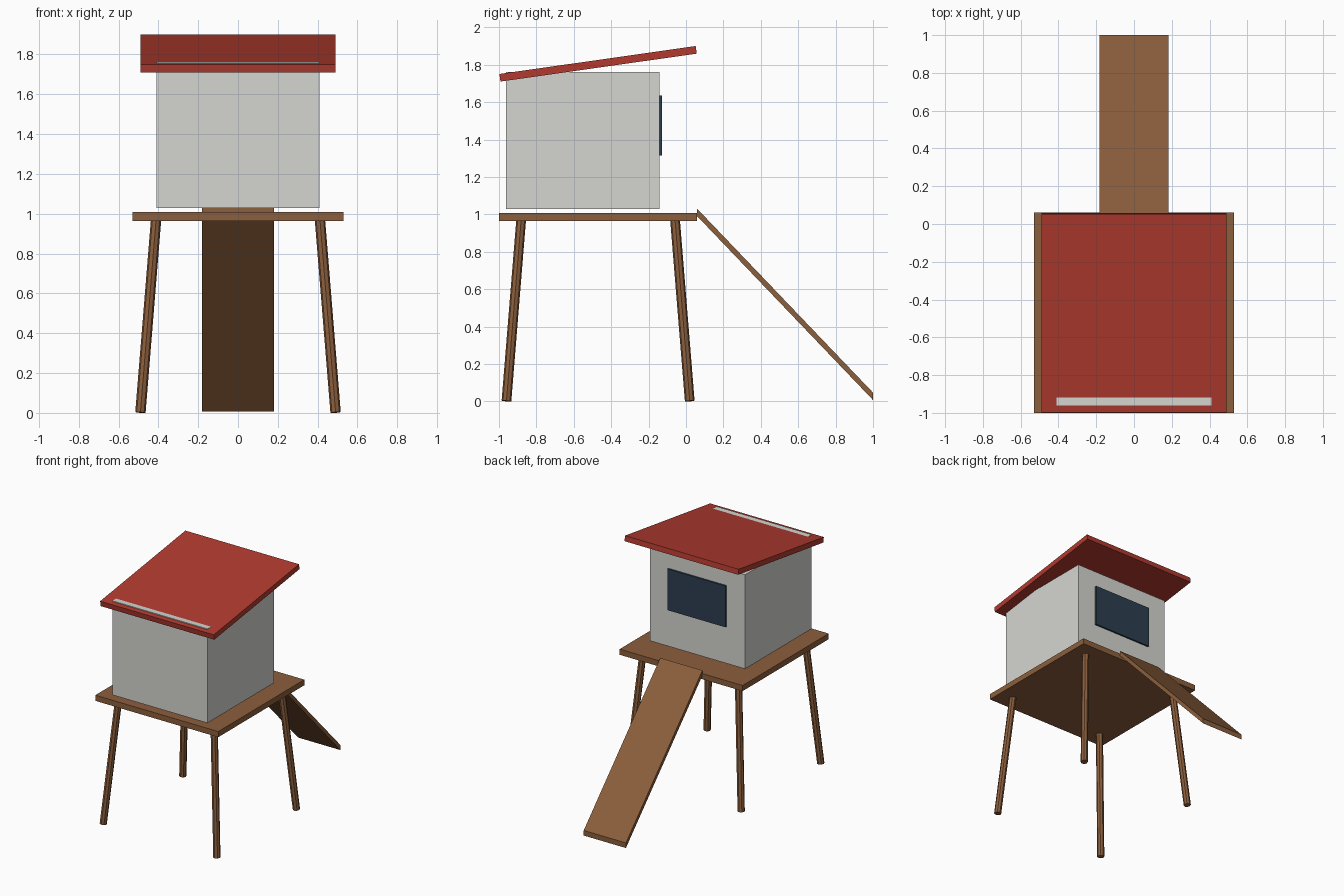
import bpy, bmesh, math
from mathutils import Vector, Matrix

if "Cube" in bpy.data.objects:
    bpy.data.objects.remove(bpy.data.objects["Cube"])


def material(name, rgb):
    m = bpy.data.materials.new(name)
    m.diffuse_color = (*rgb, 1.0)
    m.use_nodes = True
    m.node_tree.nodes["Principled BSDF"].inputs["Base Color"].default_value = m.diffuse_color
    return m


wood = material("brown wood", (0.258, 0.112, 0.045))
red = material("roof red", (0.434, 0.042, 0.027))
wall = material("wall pale grey", (0.665, 0.665, 0.631))
glass = material("window dark blue", (0.025, 0.048, 0.080))


def finish(name, bm, mat):
    bmesh.ops.recalc_face_normals(bm, faces=bm.faces)
    mesh = bpy.data.meshes.new(name)
    bm.to_mesh(mesh)
    bm.free()
    mesh.materials.append(mat)
    obj = bpy.data.objects.new(name, mesh)
    bpy.context.collection.objects.link(obj)
    return obj


def box(name, lo, hi, mat):
    lo, hi = Vector(lo), Vector(hi)
    bm = bmesh.new()
    bmesh.ops.create_cube(bm, size=1, matrix=Matrix.Translation((lo + hi) / 2)
                          @ Matrix.Diagonal((*(hi - lo), 1)))
    return finish(name, bm, mat)


def rod(name, a, b, radius, mat, sides=8):
    a, b = Vector(a), Vector(b)
    turn = (b - a).to_track_quat('Z', 'Y').to_matrix().to_4x4()
    bm = bmesh.new()
    bmesh.ops.create_cone(bm, cap_ends=True, segments=sides, radius1=radius,
                          radius2=radius, depth=(b - a).length,
                          matrix=Matrix.Translation((a + b) / 2) @ turn)
    return finish(name, bm, mat)


MID_Y = -0.47

# Platform and the hut, which sits just clear of it
box("platform", (-0.53, -1.0, 0.964), (0.53, 0.06, 1.008), wood)
box("hut", (-0.41, -0.962, 1.028), (0.41, -0.142, 1.762), wall)
box("window", (-0.25, -0.144, 1.315), (0.25, -0.128, 1.636), glass)

# Roof slab, tilted up towards the back
roof = box("roof", (-0.49, -0.53, -0.0205), (0.49, 0.53, 0.0205), red)
roof.location = (0, MID_Y, 1.805)
roof.rotation_euler.x = math.radians(8.1)

# Four splayed legs
for sy, row in ((-1, "front"), (1, "back")):
    for sx, side in ((-1, "left"), (1, "right")):
        rod(f"{row}_{side}_leg", (sx * 0.49, MID_Y + sy * 0.49, 0.002),
            (sx * 0.411, MID_Y + sy * 0.411, 0.975), 0.026, wood)

# Ramp: sloping side profile with upright ends, swept across x
bm = bmesh.new()
profile = [(0.058, 1.032), (1.0, 0.047), (1.0, 0.007), (0.058, 0.992)]
face = bm.faces.new([bm.verts.new((-0.182, y, z)) for y, z in profile])
ext = bmesh.ops.extrude_face_region(bm, geom=[face])
bmesh.ops.translate(bm, vec=(0.364, 0, 0),
                    verts=[g for g in ext["geom"] if isinstance(g, bmesh.types.BMVert)])
finish("ramp", bm, wood)
